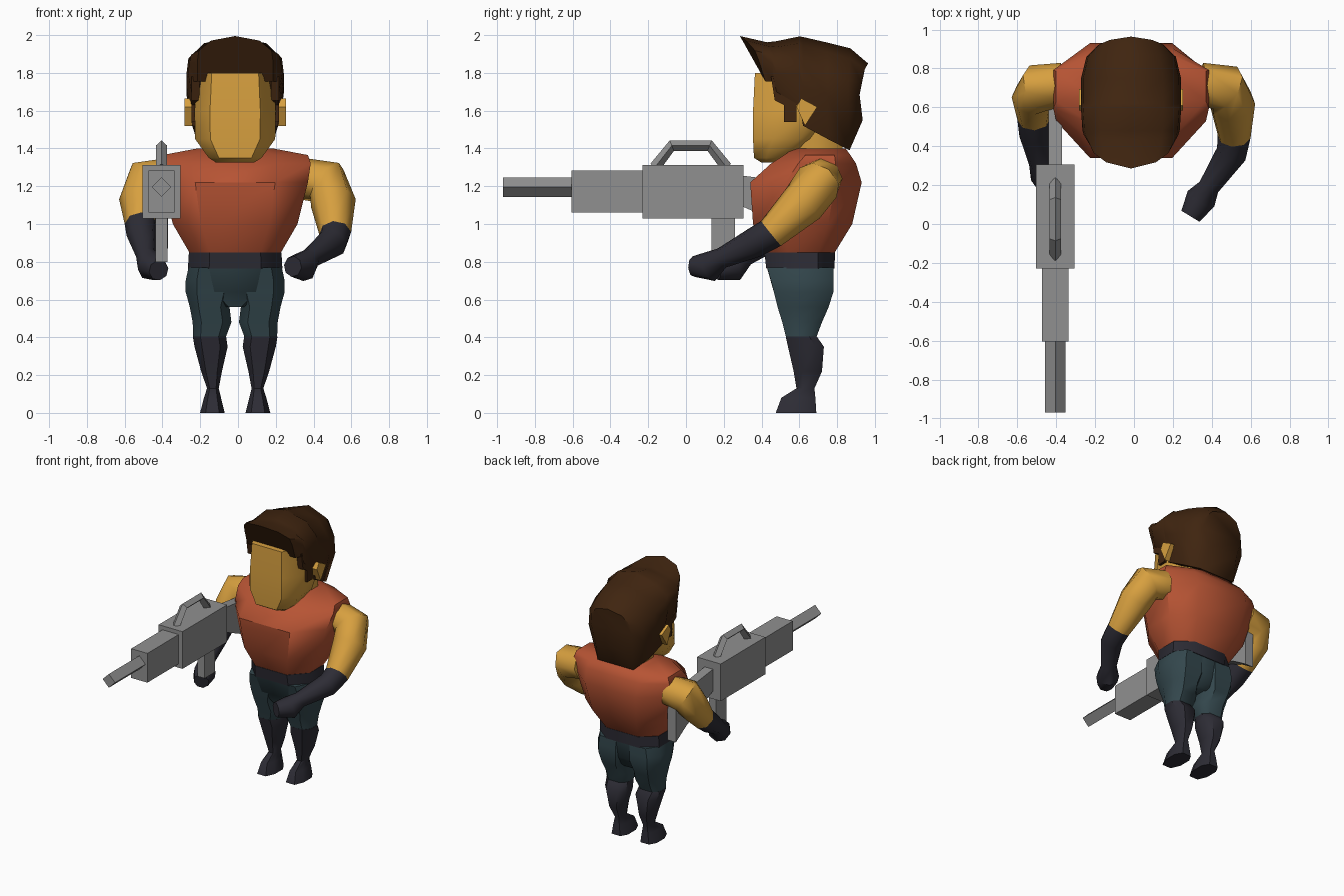
import bpy, bmesh, math
from mathutils import Vector

if "Cube" in bpy.data.objects:
    bpy.data.objects.remove(bpy.data.objects["Cube"], do_unlink=True)

MID = -0.015  # body centre line
SIDES = (("left", 1), ("right", -1))


def material(name, color):
    mat = bpy.data.materials.new(name)
    mat.use_nodes = True
    mat.diffuse_color = (*color, 1)
    shader = next(n for n in mat.node_tree.nodes if n.type == "BSDF_PRINCIPLED")
    shader.inputs["Base Color"].default_value = (*color, 1)
    return mat


skin = material("skin", (.68, .35, .05))
shirt = material("rust shirt", (.47, .088, .034))
hair_brown = material("dark brown hair", (.05, .018, .005))
teal = material("teal trousers", (.034, .064, .075))
leather = material("black leather", (.026, .025, .035))
metal = material("grey metal", (.28, .28, .28))


def loft(name, rings, mat, angle=45):
    """Skin a list of equal-sized rings and cap both ends."""
    bm = bmesh.new()
    loops = [[bm.verts.new(p) for p in ring] for ring in rings]
    count = len(loops[0])
    for low, high in zip(loops, loops[1:]):
        for i in range(count):
            j = (i + 1) % count
            bm.faces.new((low[i], low[j], high[j], high[i]))
    bm.faces.new(loops[0])
    bm.faces.new(loops[-1])
    bmesh.ops.recalc_face_normals(bm, faces=bm.faces)
    mesh = bpy.data.meshes.new(name)
    bm.to_mesh(mesh)
    bm.free()
    mesh.materials.append(mat)
    obj = bpy.data.objects.new(name, mesh)
    bpy.context.collection.objects.link(obj)
    bpy.ops.object.select_all(action="DESELECT")
    obj.select_set(True)
    bpy.context.view_layer.objects.active = obj
    bpy.ops.object.shade_smooth_by_angle(angle=math.radians(angle))
    return obj


def octagon(z, half, front, back, center=MID, corner=.55):
    """Horizontal eight-sided ring with cut corners."""
    near = front + (back - front) * .32
    far = front + (back - front) * .76
    outline = [(-corner, front), (corner, front), (1, near), (1, far),
               (corner, back), (-corner, back), (-1, far), (-1, near)]
    return [Vector((center + half * x, y, z)) for x, y in outline]


def stack(name, mat, levels, **options):
    return loft(name, [octagon(*level, **options) for level in levels], mat)


def prism(name, mat, outline, x_in, x_out):
    """Side outline in y and z, given thickness along x."""
    return loft(name, [[Vector((x, y, z)) for y, z in outline] for x in (x_in, x_out)], mat, 30)


def tube_rings(path, sides, normal):
    """Rings following a path of (x, y, z, radius) points."""
    points = [Vector(p[:3]) for p in path]
    normal = Vector(normal)
    rings = []
    for i, point in enumerate(points):
        ahead = points[min(i + 1, len(points) - 1)]
        behind = points[max(i - 1, 0)]
        tangent = (ahead - behind).normalized()
        normal = (normal - tangent * normal.dot(tangent)).normalized()
        across = tangent.cross(normal)
        turns = [math.tau * k / sides for k in range(sides)]
        rings.append([point + path[i][3] * (normal * math.cos(a) + across * math.sin(a))
                      for a in turns])
    return rings


# Torso, belt and hips
stack("torso", shirt, [
    (.845, .24, .42, .785), (1.0, .33, .355, .88), (1.22, .385, .34, .93),
    (1.32, .4, .45, .9), (1.365, .385, .52, .87), (1.4, .2, .57, .845)])
stack("belt", leather, [(.765, .25, .425, .785), (.85, .245, .415, .79)])
stack("hips", teal, [
    (.56, .06, .5, .72), (.64, .2, .465, .765), (.765, .247, .43, .78)])

# Legs and boots
for side, sign in SIDES:
    def leg_part(name, mat, levels):
        rings = [octagon(z, (outer - inner) / 2, front, back,
                         MID + sign * (outer + inner) / 2)
                 for z, inner, outer, front, back in levels]
        loft(side + name, rings, mat)

    leg_part("_trouser_leg", teal, [
        (.4, .05, .222, .53, .69), (.48, .02, .225, .51, .72),
        (.56, .03, .24, .485, .755), (.64, .0, .262, .465, .78),
        (.7, .0, .262, .45, .782), (.77, .0, .247, .43, .78)])
    leg_part("_boot", leather, [
        (0, .055, .186, .475, .69), (.08, .075, .165, .505, .685),
        (.13, .087, .149, .585, .68), (.22, .07, .18, .57, .72),
        (.35, .04, .215, .54, .73), (.405, .048, .224, .528, .692)])

# Neck and face
stack("neck", skin, [(1.34, .15, .55, .82), (1.5, .16, .52, .84)])
stack("face", skin, [
    (1.325, .1, .4, .48), (1.35, .14, .36, .56), (1.45, .212, .355, .68),
    (1.6, .215, .355, .8), (1.8, .2, .365, .8)], corner=.62)

# Hair: upright sections from the swept quiff to the nape
sections = [  # depth, lean, bow, half width, base ratio, base, top
    (.36, -.31, .06, .2, 1, 1.755, 1.995),
    (.445, -.08, .02, .243, .93, 1.755, 1.962),
    (.48, 0, 0, .25, .9, 1.66, 1.968),
    (.6, 0, 0, .258, .9, 1.63, 1.993),
    (.62, 0, 0, .258, .88, 1.52, 1.99),
    (.75, 0, 0, .257, .8, 1.45, 1.96),
    (.87, 0, -.01, .23, .65, 1.39, 1.93),
    (.955, .03, -.04, .17, .7, 1.55, 1.85)]
hair_rings = []
for depth, lean, bow, half, ratio, base, top in sections:
    rise = top - base
    outline = [(-ratio, 0), (-1, .45), (-.96, .68), (-.64, .9), (0, 1),
               (.64, .9), (.96, .68), (1, .45), (ratio, 0)]
    hair_rings.append([Vector((MID + half * x, depth + lean * rise * t + bow * x * x,
                               base + rise * t)) for x, t in outline])
loft("hair", hair_rings, hair_brown, 50)

# Sideburns and ears
sideburn = [(.45, 1.78), (.47, 1.655), (.52, 1.63), (.52, 1.54),
            (.585, 1.54), (.585, 1.63), (.63, 1.66), (.63, 1.78)]
ear = [(.585, 1.62), (.61, 1.665), (.695, 1.62), (.63, 1.52)]
for side, sign in SIDES:
    prism(side + "_sideburn", hair_brown, sideburn, MID + sign * .19, MID + sign * .232)
    prism(side + "_ear", skin, ear, MID + sign * .2, MID + sign * .268)

# Arms: bare to below the elbow, then long gloves ending in fists
arms = {
    "left": [(.34, .72, 1.24, .11), (.47, .70, 1.22, .125), (.505, .62, 1.11, .12),
             (.515, .45, .95, .085), (.5, .36, .9, .08), (.385, .19, .82, .055),
             (.345, .13, .775, .08), (.29, .04, .775, .055)],
    "right": [(-.36, .72, 1.24, .11), (-.49, .70, 1.22, .125), (-.52, .65, 1.12, .11),
              (-.515, .54, 1.0, .085), (-.51, .46, .94, .08), (-.485, .31, .83, .055),
              (-.455, .25, .775, .08), (-.42, .16, .755, .055)]}
for side, path in arms.items():
    rings = tube_rings(path, 8, (0, 0, 1))
    loft(side + "_arm", rings[:4], skin, 50)
    loft(side + "_glove", rings[3:], leather, 50)

# Gun body
GUN = -.405


def gun_block(name, half, front, back, low, high):
    outline = [(front, low), (back, low), (back, high), (front, high)]
    prism(name, metal, outline, GUN - half, GUN + half)


gun_block("gun_receiver", .1, -.23, .305, 1.03, 1.312)
gun_block("gun_fore_end", .068, -.605, -.23, 1.06, 1.282)
gun_block("gun_grip", .031, .135, .26, .8, 1.03)
prism("gun_stock", metal, [(.305, 1.09), (.305, 1.255), (.75, 1.2), (.75, .87), (.62, .95)],
      GUN - .035, GUN + .035)

# Barrel and carrying handle, both with a diamond section
loft("gun_barrel", tube_rings([(GUN, -.97, 1.195, .052), (GUN, -.6, 1.195, .052)],
                              4, (0, 0, 1)), metal, 30)
loft("gun_handle", tube_rings([(GUN, -.165, 1.3, .03), (GUN, -.075, 1.415, .03),
                               (GUN, .125, 1.415, .03), (GUN, .215, 1.3, .03)],
                              4, (1, 0, 0)), metal, 30)
